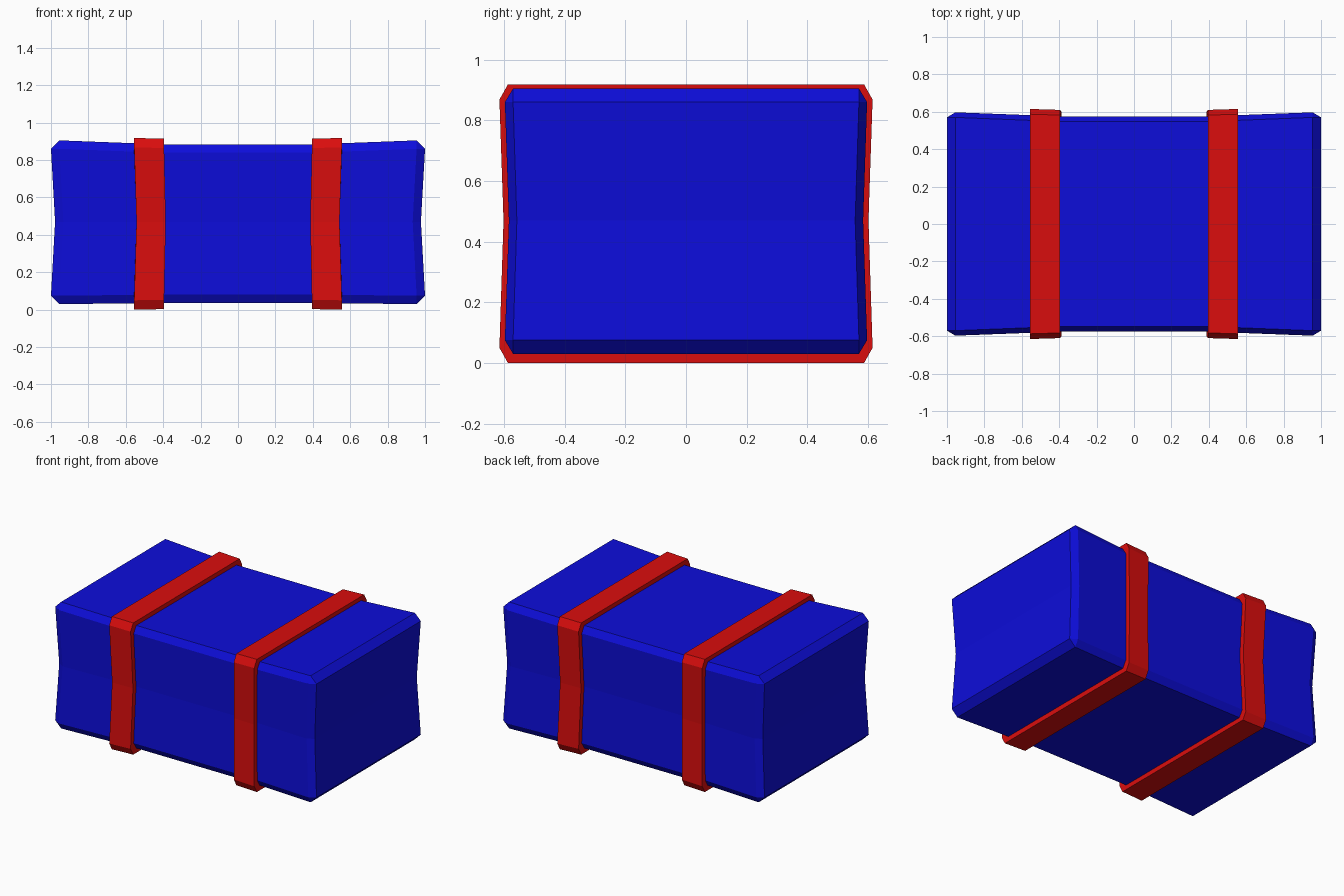
import bpy
import bmesh

cube = bpy.data.objects.get("Cube")
if cube:
    bpy.data.objects.remove(cube, do_unlink=True)

MID_Z = 0.47
PINCH = 0.978


def make_material(name, colour):
    mat = bpy.data.materials.new(name)
    mat.use_nodes = True
    mat.diffuse_color = colour
    mat.node_tree.nodes["Principled BSDF"].inputs["Base Color"].default_value = colour
    return mat


def section(x, w, top, bottom, cut_y, cut_z, x_edge=None):
    """Chamfered outline across x, pinched at mid height.
    x_edge is the x of the top and bottom corners when it differs."""
    e = x if x_edge is None else x_edge
    right = [(e, w - cut_y, bottom), (x, w, bottom + cut_z),
             (x * PINCH, w * PINCH, MID_Z),
             (x, w, top - cut_z), (e, w - cut_y, top)]
    return right + [(px, -py, pz) for px, py, pz in reversed(right)]


def loft(name, rings, mat, closed=False):
    """Skin a row of outlines; closed joins the last outline to the first."""
    bm = bmesh.new()
    loops = [[bm.verts.new(p) for p in ring] for ring in rings]
    pairs = list(zip(loops, loops[1:]))
    if closed:
        pairs.append((loops[-1], loops[0]))
    for a, b in pairs:
        n = len(a)
        for i in range(n):
            j = (i + 1) % n
            bm.faces.new((a[i], a[j], b[j], b[i]))
    if not closed:
        # End caps: quads between matching heights on the two sides
        for ring in (loops[0], loops[-1]):
            for i in range(4):
                bm.faces.new((ring[i], ring[i + 1], ring[8 - i], ring[9 - i]))
    bmesh.ops.remove_doubles(bm, verts=bm.verts, dist=0.0001)
    bmesh.ops.recalc_face_normals(bm, faces=bm.faces)
    mesh = bpy.data.meshes.new(name)
    bm.to_mesh(mesh)
    bm.free()
    mesh.materials.append(mat)
    obj = bpy.data.objects.new(name, mesh)
    bpy.context.collection.objects.link(obj)
    return obj


blue = make_material("deep blue", (0.004, 0.004, 0.7, 1))
red = make_material("bright red", (0.7, 0.004, 0.004, 1))

# Padded body: waisted between the straps, chamfered on every edge
half = [section(0.4, 0.576, 0.884, 0.035, 0.028, 0.045),
        section(0.955, 0.597, 0.905, 0.03, 0.027, 0.045),
        section(1.0, 0.57, 0.86, 0.075, 0, 0)]
mirrored = [[(-x, y, z) for x, y, z in ring] for ring in reversed(half)]
loft("padded_body", mirrored + half, blue)

# Two straps: closed bands that follow the body outline
for side, label in ((-1, "right"), (1, "left")):
    outer_a = section(side * 0.395, 0.61, 0.914, 0.003, 0.028, 0.05)
    outer_b = section(side * 0.555, 0.615, 0.918, 0.0, 0.028, 0.05)
    inner_a = section(side * 0.395, 0.57, 0.875, 0.045, 0.028, 0.05)
    inner_b = section(side * 0.555, 0.57, 0.88, 0.045, 0.028, 0.05)
    loft(label + "_strap", [outer_a, outer_b, inner_b, inner_a], red, closed=True)
